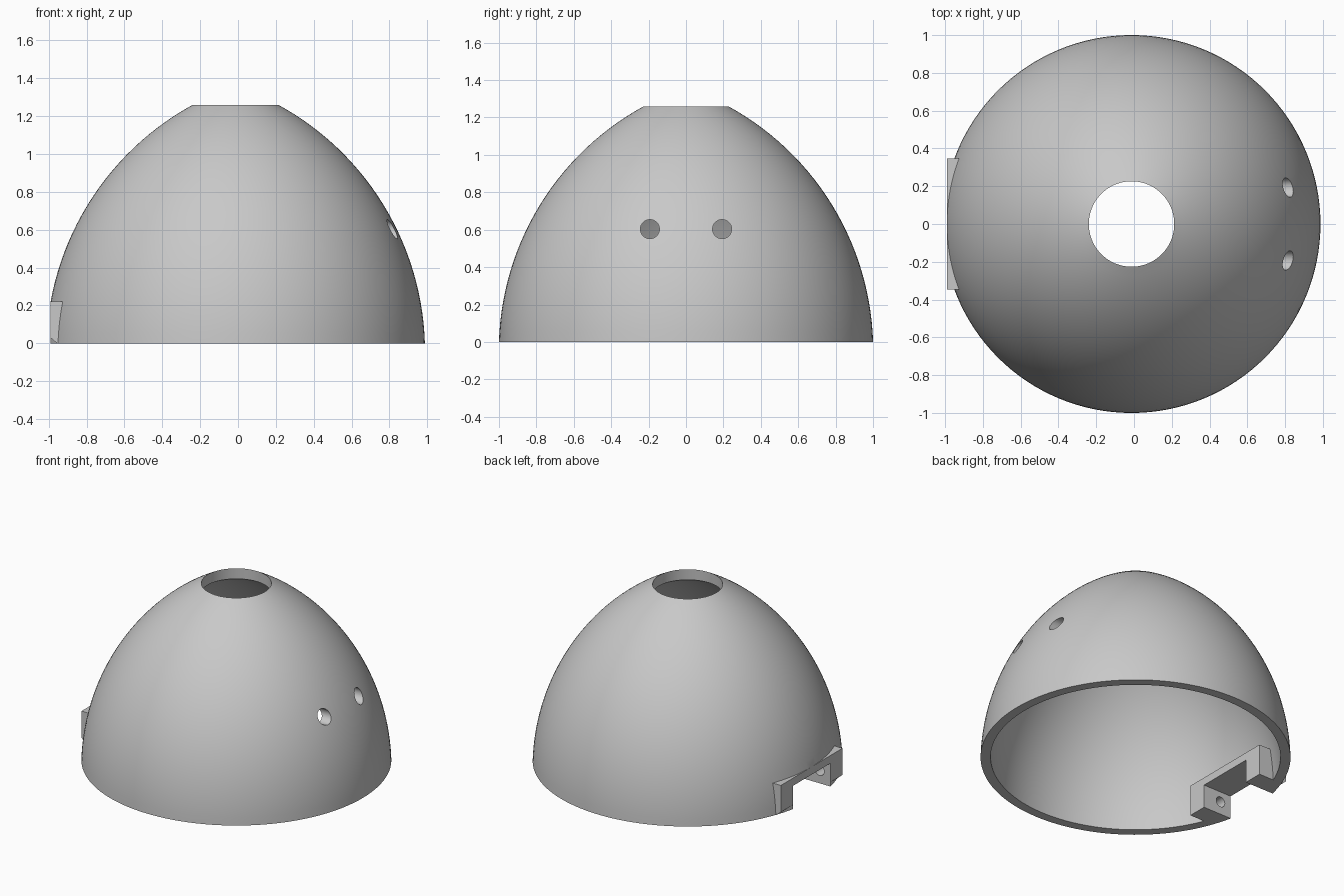
import bpy, bmesh, math
from mathutils import Matrix, Vector

cube = bpy.data.objects.get("Cube")
if cube:
    bpy.data.objects.remove(cube, do_unlink=True)

CX = -0.013                      # dome axis
ARC_R, ARC_Z, ARC_SHIFT = 1.488, -0.046, -0.487
WALL, HOLE_R, TOP_Z = 0.065, 0.228, 1.26

grey = bpy.data.materials.new("plain_grey")
grey.use_nodes = True
colour = (0.58, 0.58, 0.58, 1)
grey.diffuse_color = colour
grey.node_tree.nodes["Principled BSDF"].inputs["Base Color"].default_value = colour


def make_object(name, bm):
    bmesh.ops.recalc_face_normals(bm, faces=bm.faces)
    mesh = bpy.data.meshes.new(name)
    bm.to_mesh(mesh)
    bm.free()
    mesh.materials.append(grey)
    obj = bpy.data.objects.new(name, mesh)
    bpy.context.collection.objects.link(obj)
    return obj


def prism(name, outline, y0, y1):
    """Extrude an x-z outline along y."""
    bm = bmesh.new()
    face = bm.faces.new([bm.verts.new((x, y0, z)) for x, z in outline])
    out = bmesh.ops.extrude_face_region(bm, geom=[face])
    verts = [g for g in out["geom"] if isinstance(g, bmesh.types.BMVert)]
    bmesh.ops.translate(bm, verts=verts, vec=(0, y1 - y0, 0))
    return make_object(name, bm)


def box(name, x0, x1, y0, y1, z0, z1):
    return prism(name, [(x0, z0), (x1, z0), (x1, z1), (x0, z1)], y0, y1)


def rod(name, centre, radius, length, axis):
    bm = bmesh.new()
    turn = Vector((0, 0, 1)).rotation_difference(Vector(axis)).to_matrix().to_4x4()
    bmesh.ops.create_cone(bm, cap_ends=True, segments=32, radius1=radius, radius2=radius,
                          depth=length, matrix=Matrix.Translation(centre) @ turn)
    return make_object(name, bm)


def combine(target, other, operation):
    """Apply a boolean and discard the helper."""
    other.hide_render = True
    mod = target.modifiers.new("combine", "BOOLEAN")
    mod.operation, mod.object, mod.solver = operation, other, "EXACT"
    graph = bpy.context.evaluated_depsgraph_get()
    mesh = bpy.data.meshes.new_from_object(target.evaluated_get(graph))
    target.modifiers.clear()
    target.data = mesh
    bpy.data.objects.remove(other, do_unlink=True)


def arc(radius, z_end, steps=28):
    a0 = math.asin(-ARC_Z / radius)
    a1 = math.asin((z_end - ARC_Z) / radius)
    angles = [a0 + (a1 - a0) * i / steps for i in range(steps + 1)]
    return [(ARC_SHIFT + radius * math.cos(a), ARC_Z + radius * math.sin(a)) for a in angles]


# Domed shell: outer and inner arcs joined by the bottom rim and the top opening
outer = arc(ARC_R, TOP_Z)
inner_r = ARC_R - WALL
inner_top = ARC_Z + math.sqrt(inner_r ** 2 - (HOLE_R - ARC_SHIFT) ** 2)
profile = outer + arc(inner_r, inner_top)[::-1]
bm = bmesh.new()
SEG = 128
rings = []
for r, z in profile:
    rings.append([bm.verts.new((CX + r * math.cos(math.tau * i / SEG),
                                r * math.sin(math.tau * i / SEG), z)) for i in range(SEG)])
for a, b in zip(rings, rings[1:] + rings[:1]):
    for i in range(SEG):
        j = (i + 1) % SEG
        bm.faces.new((a[i], a[j], b[j], b[i]))
shell = make_object("dome_shell", bm)

# Hinge bracket, chamfered along its outer bottom edge
FRONT, BACK, HALF, TOP = -0.99, -0.766, 0.347, 0.22
bracket = prism("hinge_bracket", [(BACK, 0), (BACK, TOP), (FRONT, TOP),
                                  (FRONT, 0.03), (FRONT + 0.035, 0)], -HALF, HALF)
combine(shell, bracket, "UNION")

# Flat outer face and the slot between the two lugs
combine(shell, box("face_trim", -1.2, FRONT, -0.5, 0.5, -0.1, 0.4), "DIFFERENCE")
combine(shell, box("lug_slot", -1.2, -0.7, -0.21, 0.21, -0.1, 0.165), "DIFFERENCE")

# Blind pin sockets in the lugs
combine(shell, rod("pin_socket", (-0.905, 0, 0.092), 0.036, 0.6, (0, 1, 0)), "DIFFERENCE")

# Pair of round holes through the opposite wall
for side in (-1, 1):
    combine(shell, rod("wall_hole", (0.8, side * 0.193, 0.603), 0.051, 0.5, (1, 0, 0)),
            "DIFFERENCE")

bpy.ops.object.select_all(action="DESELECT")
shell.select_set(True)
bpy.context.view_layer.objects.active = shell
bpy.ops.object.shade_smooth_by_angle(angle=math.radians(25))
